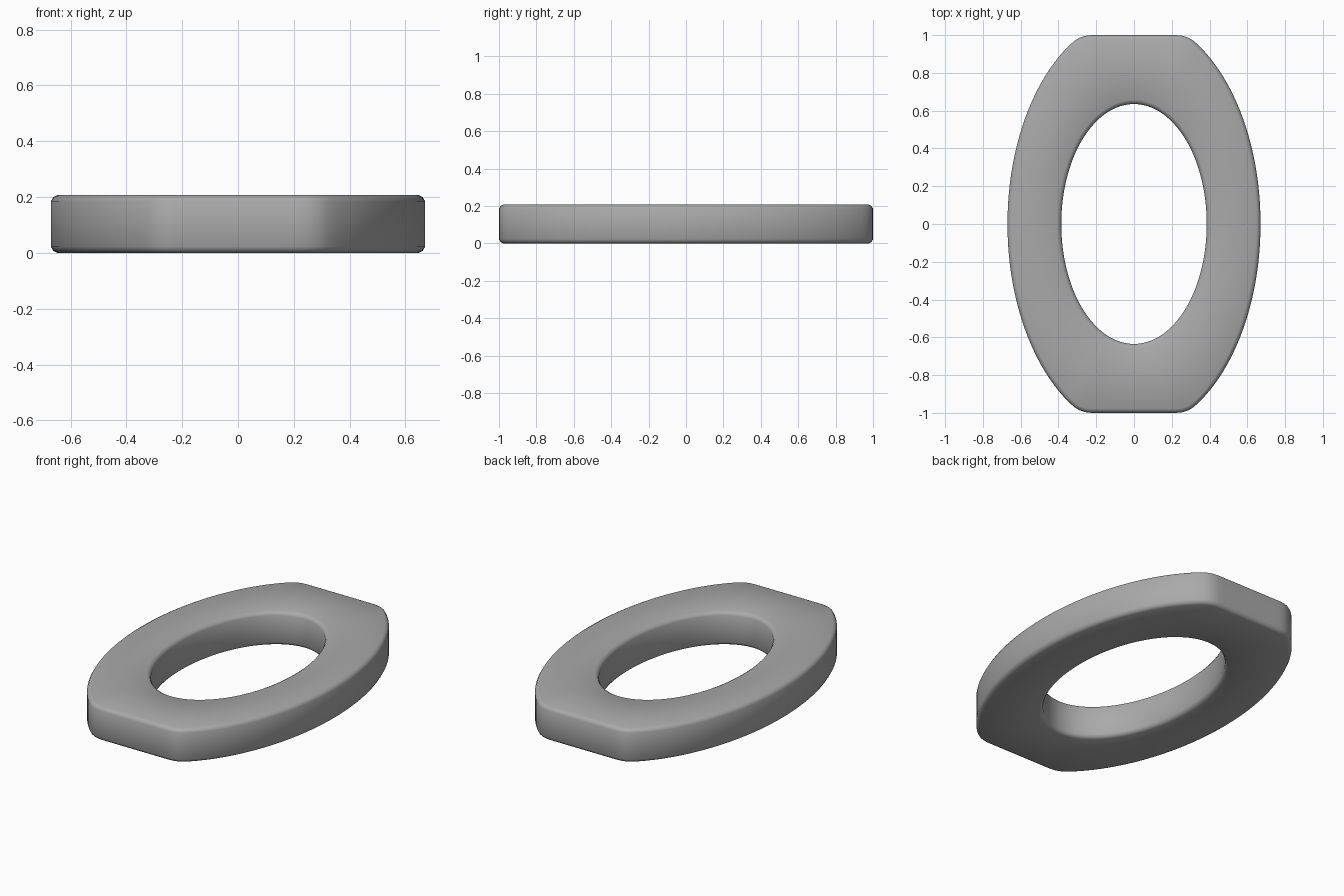
import bpy, bmesh, math
from mathutils import Vector

if "Cube" in bpy.data.objects:
    bpy.data.objects.remove(bpy.data.objects["Cube"])

N, H, B = 128, 0.207, 0.022   # segments, thickness, edge bevel


def inner(a):
    return Vector((0.385 * math.cos(a), 0.635 * math.sin(a)))


def outer(a):
    # ellipse cut flat at both ends, with a softened corner
    x, y = 0.67 * math.cos(a), 1.1 * math.sin(a)
    k, ay = 0.04, abs(y)
    h = max(k - abs(ay - 1.0), 0) / k
    return Vector((x, math.copysign(min(ay, 1.0) - h * h * k / 4, y)))


def offset(curve, a, d):
    # shift a point along the outline's outward normal
    t = (curve(a + 0.01) - curve(a - 0.01)).normalized()
    return curve(a) + Vector((t.y, -t.x)) * d


# cross-section: (outline, offset, height), going round the ring body
c = B * 0.35
section = [(outer, 0, B), (outer, 0, H - B), (outer, -c, H - c), (outer, -B, H),
           (inner, B, H), (inner, c, H - c), (inner, 0, H - B),
           (inner, 0, B), (inner, c, c), (inner, B, 0),
           (outer, -B, 0), (outer, -c, c)]

bm = bmesh.new()
rings = []
for curve, d, z in section:
    ring = []
    for i in range(N):
        p = offset(curve, 2 * math.pi * i / N, d)
        ring.append(bm.verts.new((p.x, p.y, z)))
    rings.append(ring)
for j in range(len(rings)):
    r, s = rings[j], rings[(j + 1) % len(rings)]
    for i in range(N):
        k = (i + 1) % N
        bm.faces.new((r[i], r[k], s[k], s[i])).smooth = True
bmesh.ops.recalc_face_normals(bm, faces=bm.faces)

mesh = bpy.data.meshes.new("oval_link")
bm.to_mesh(mesh)
bm.free()
link = bpy.data.objects.new("oval_link", mesh)
bpy.context.collection.objects.link(link)

# plain grey
mat = bpy.data.materials.new("grey")
mat.diffuse_color = (0.4, 0.4, 0.4, 1)
mat.use_nodes = True
mat.node_tree.nodes["Principled BSDF"].inputs["Base Color"].default_value = mat.diffuse_color
mesh.materials.append(mat)
